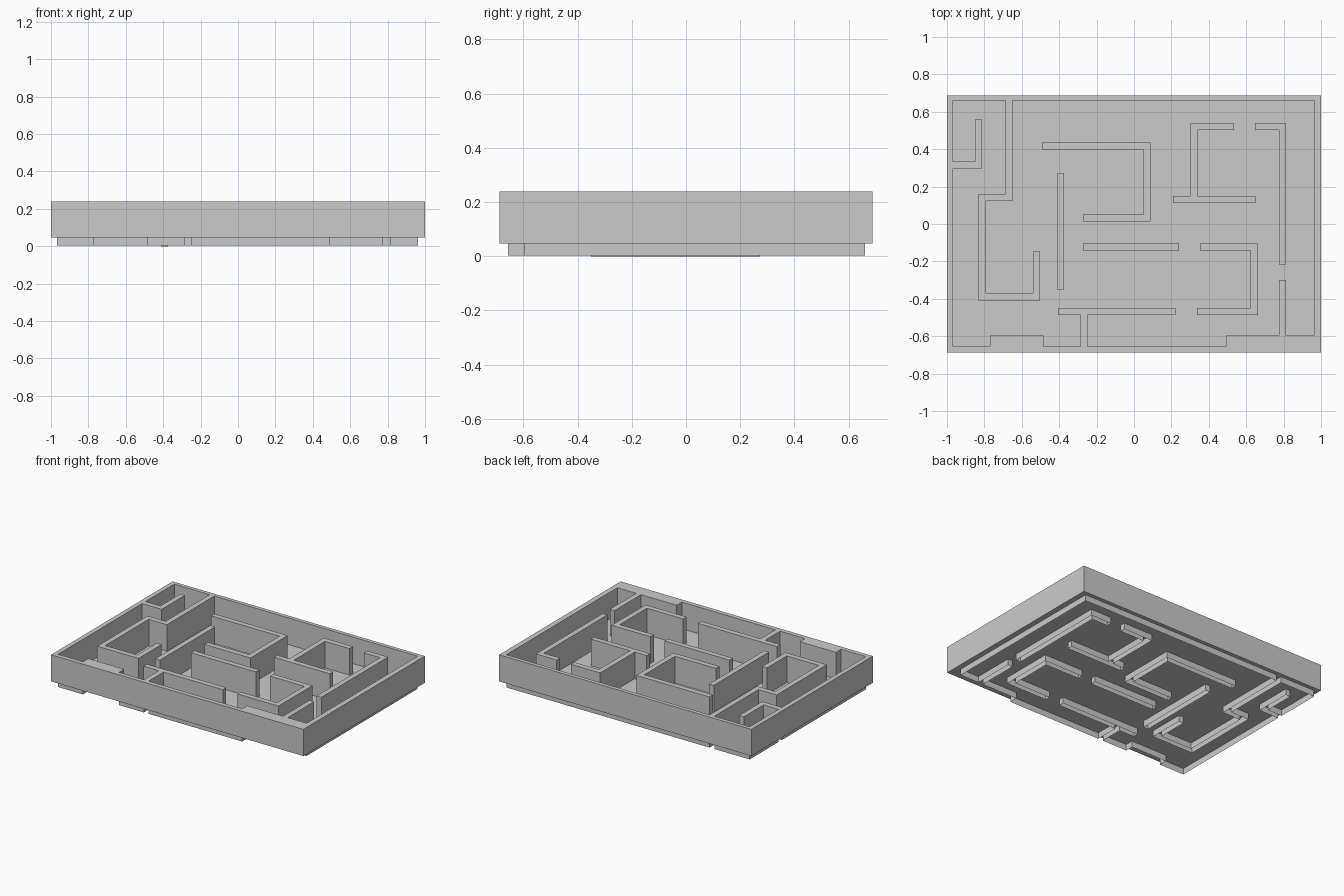
import bpy, bmesh, math

if "Cube" in bpy.data.objects:
    bpy.data.objects.remove(bpy.data.objects["Cube"])

X, Y = 1.0, 0.688              # half size of the tray
FLOOR, TOP = 0.047, 0.238      # base plate / top of walls
SKIRT = 0.003                  # wall sides run through the plate down to here
HALF = 0.0188                  # half wall thickness

# Maze walls as centre-line paths
PATHS = [
    [(-0.668, 0.67), (-0.668, 0.141), (-0.812, 0.141), (-0.812, -0.389),
     (-0.522, -0.389), (-0.522, -0.165)],                        # left hook
    [(-0.98, 0.315), (-0.831, 0.315), (-0.831, 0.54)],           # left corner stub
    [(-0.473, 0.417), (0.07, 0.417), (0.07, 0.033), (-0.255, 0.033)],
    [(-0.393, 0.255), (-0.393, -0.332)],
    [(-0.255, -0.122), (0.222, -0.122)],
    [(0.371, -0.122), (0.643, -0.122), (0.643, -0.468), (0.356, -0.468)],
    [(-0.388, -0.468), (0.202, -0.468)],
    [(-0.268, -0.67), (-0.268, -0.468)],
    [(0.515, 0.521), (0.321, 0.521), (0.321, 0.13)],
    [(0.226, 0.13), (0.632, 0.13)],
    [(0.666, 0.521), (0.794, 0.521), (0.794, -0.199)],
    [(0.794, -0.318), (0.794, -0.62)],
]

# Outer frame and the thickened front wall pieces, as x0, y0, x1, y1
rects = [
    (-X, -Y, -0.967, Y), (0.962, -Y, X, Y),
    (-X, 0.66, X, Y), (-X, -Y, X, -0.656),
    (-0.77, -Y, -0.485, -0.597), (0.492, -Y, X, -0.597),
]
for path in PATHS:
    for (ax, ay), (bx, by) in zip(path, path[1:]):
        rects.append((max(-X, min(ax, bx) - HALF), max(-Y, min(ay, by) - HALF),
                      min(X, max(ax, bx) + HALF), min(Y, max(ay, by) + HALF)))

# Plan grid: every cell is either wall or corridor
xs = sorted({round(v, 4) for r in rects for v in (r[0], r[2])})
ys = sorted({round(v, 4) for r in rects for v in (r[1], r[3])})


def is_wall(i, j):
    cx, cy = (xs[i] + xs[i + 1]) / 2, (ys[j] + ys[j + 1]) / 2
    return any(a < cx < c and b < cy < d for a, b, c, d in rects)


def finish(bm, name):
    mesh = bpy.data.meshes.new(name)
    bm.to_mesh(mesh)
    bm.free()
    bpy.context.collection.objects.link(bpy.data.objects.new(name, mesh))


# Frame and maze walls: flat tops with their outline pulled down
bm = bmesh.new()
grid = [[bm.verts.new((x, y, TOP)) for y in ys] for x in xs]
for i in range(len(xs) - 1):
    for j in range(len(ys) - 1):
        if is_wall(i, j):
            bm.faces.new((grid[i][j], grid[i + 1][j],
                          grid[i + 1][j + 1], grid[i][j + 1]))
bmesh.ops.delete(bm, geom=[v for v in bm.verts if not v.link_faces], context='VERTS')
rim = [e for e in bm.edges if e.is_boundary]
ext = bmesh.ops.extrude_edge_only(bm, edges=rim)
for v in ext["geom"]:
    if isinstance(v, bmesh.types.BMVert):
        outer = abs(v.co.x) > X - 0.001 or abs(v.co.y) > Y - 0.001
        lowest = -0.42 < v.co.x < -0.37 and -0.36 < v.co.y < 0.28
        v.co.z = FLOOR if outer else 0.0 if lowest else SKIRT
bmesh.ops.recalc_face_normals(bm, faces=bm.faces[:])
bmesh.ops.dissolve_limit(bm, angle_limit=math.radians(1),
                         verts=bm.verts[:], edges=bm.edges[:])
finish(bm, "maze_walls")

# Base plate: one sheet that closes the tray
bm = bmesh.new()
bm.faces.new([bm.verts.new((x, y, FLOOR))
              for x, y in ((-X, -Y), (X, -Y), (X, Y), (-X, Y))])
finish(bm, "base_plate")
